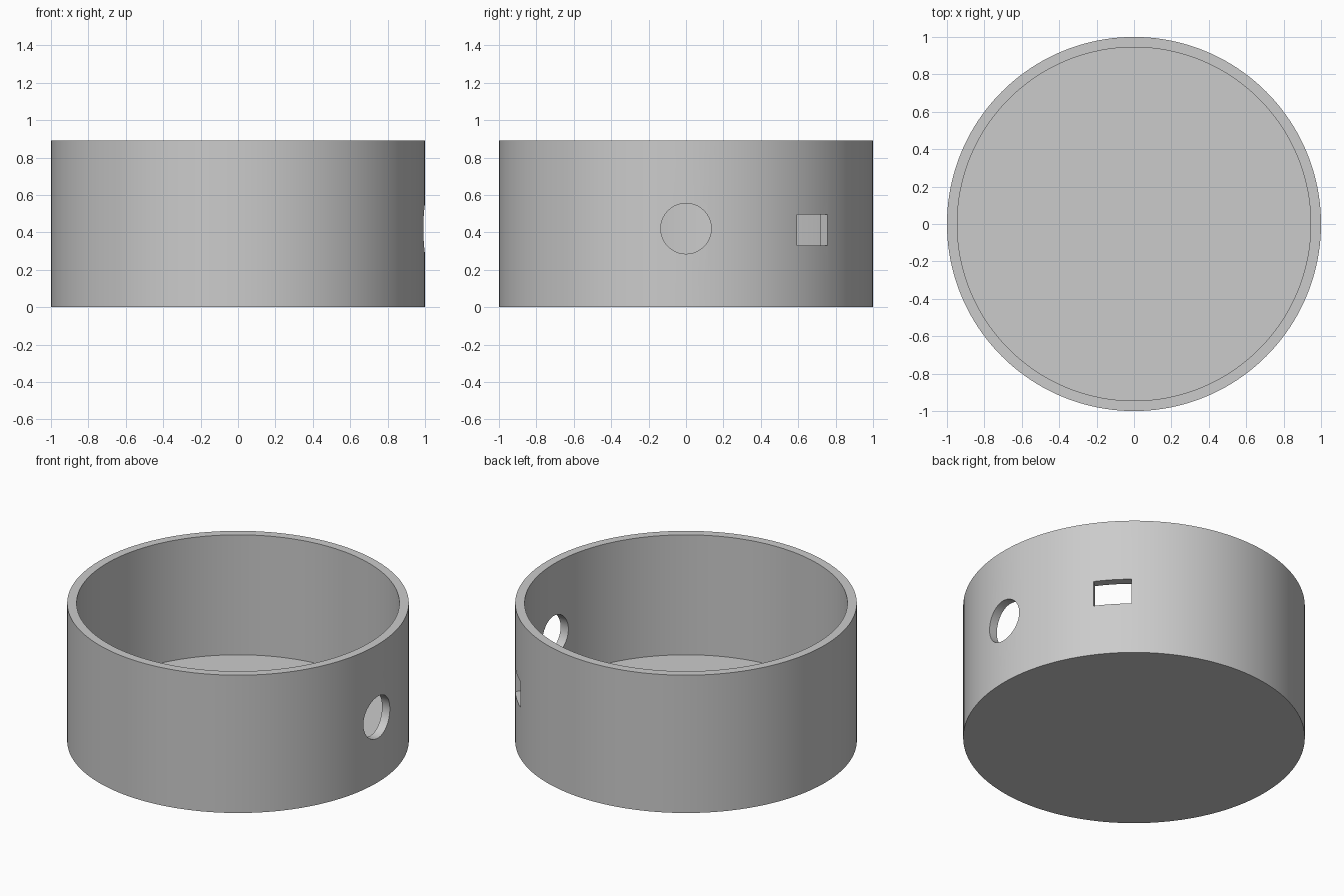
import bpy, bmesh
from math import radians, cos, sin, pi
from mathutils import Matrix

if "Cube" in bpy.data.objects:
    bpy.data.objects.remove(bpy.data.objects["Cube"])

R_OUT, R_IN, HEIGHT, FLOOR = 1.0, 0.945, 0.89, 0.115
SEGMENTS = 160


def add_object(name, bm):
    bmesh.ops.recalc_face_normals(bm, faces=bm.faces)
    mesh = bpy.data.meshes.new(name)
    bm.to_mesh(mesh)
    bm.free()
    obj = bpy.data.objects.new(name, mesh)
    bpy.context.collection.objects.link(obj)
    return obj


# Cup body: stacked rings from the base, over the rim, down to the floor
bm = bmesh.new()
profile = [(R_OUT, 0), (R_OUT, HEIGHT), (R_IN, HEIGHT), (R_IN, FLOOR)]
rings = [[bm.verts.new((r * cos(2 * pi * i / SEGMENTS), r * sin(2 * pi * i / SEGMENTS), z))
          for i in range(SEGMENTS)] for r, z in profile]
for low, high in zip(rings, rings[1:]):
    for i in range(SEGMENTS):
        j = (i + 1) % SEGMENTS
        bm.faces.new((low[i], low[j], high[j], high[i]))
bm.faces.new(rings[0])
bm.faces.new(rings[-1])
cup = add_object("round_case", bm)

# Round hole cutter through the right wall
bm = bmesh.new()
bmesh.ops.create_cone(bm, cap_ends=True, segments=64, radius1=0.135, radius2=0.135, depth=0.4,
                      matrix=Matrix.Translation((0.97, 0, 0.42)) @ Matrix.Rotation(pi / 2, 4, 'Y'))
round_cutter = add_object("round_hole_cutter", bm)

# Rectangular slot cutter through the back right wall
bm = bmesh.new()
bmesh.ops.create_cube(bm, size=1, matrix=Matrix.Rotation(radians(42.8), 4, 'Z')
                      @ Matrix.Translation((0.97, 0, 0.413)) @ Matrix.Diagonal((0.4, 0.224, 0.165, 1)))
slot_cutter = add_object("slot_cutter", bm)

# Cut both openings
for cutter in (round_cutter, slot_cutter):
    cutter.hide_render = True
    cutter.display_type = 'WIRE'
    mod = cup.modifiers.new(cutter.name, 'BOOLEAN')
    mod.operation = 'DIFFERENCE'
    mod.solver = 'EXACT'
    mod.object = cutter
bpy.context.view_layer.objects.active = cup
cup.select_set(True)
for mod in list(cup.modifiers):
    bpy.ops.object.modifier_apply(modifier=mod.name)
for cutter in (round_cutter, slot_cutter):
    bpy.data.objects.remove(cutter)

bpy.ops.object.shade_smooth_by_angle(angle=radians(30))
